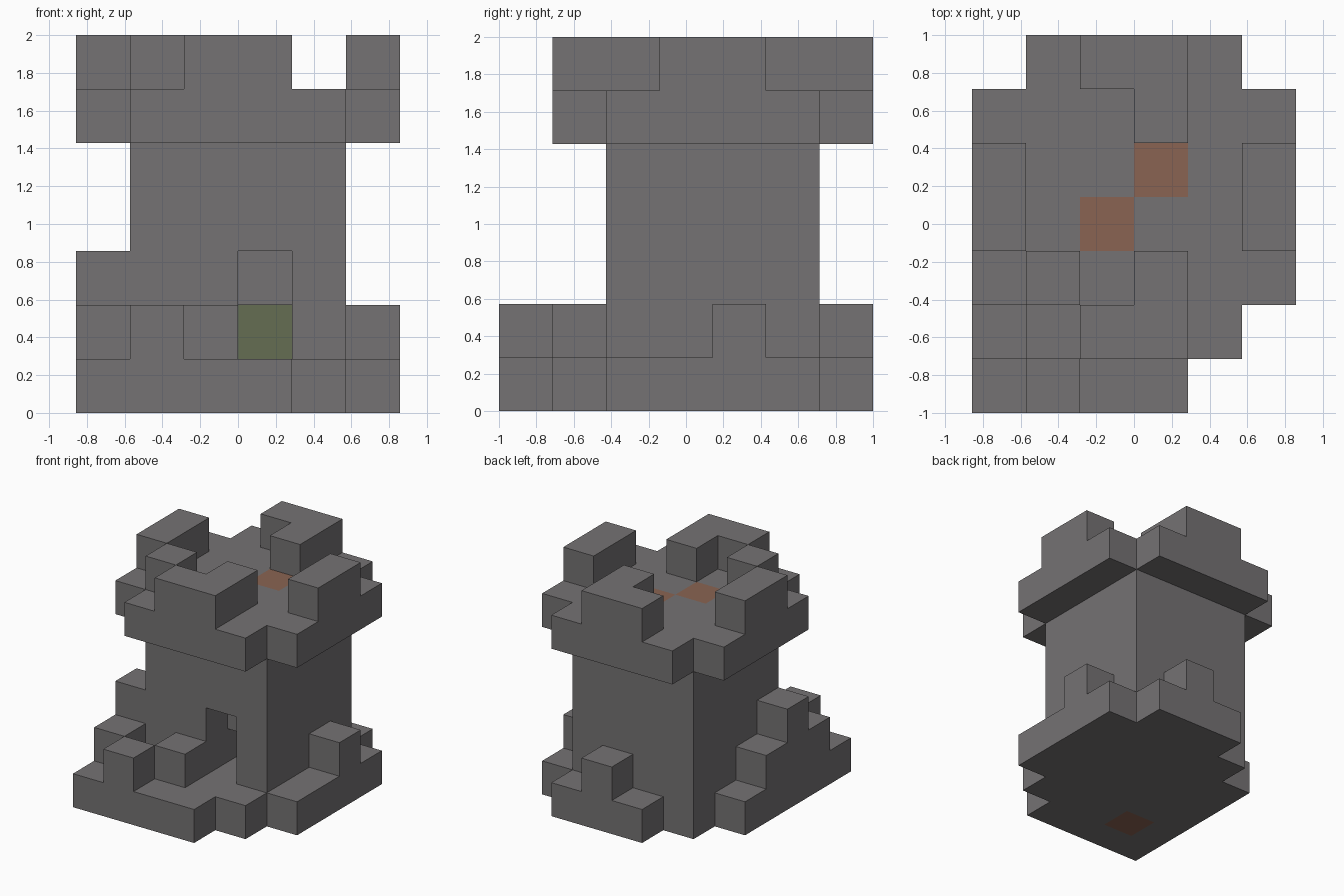
import bpy
import bmesh
from mathutils import Vector

old = bpy.data.objects.get("Cube")
if old:
    bpy.data.objects.remove(old, do_unlink=True)

U = 2 / 7  # edge of one block
CENTRE = Vector((3, 3.5, 0))


def material(name, rgb):
    m = bpy.data.materials.new(name)
    m.use_nodes = True
    m.diffuse_color = (*rgb, 1)
    bsdf = m.node_tree.nodes["Principled BSDF"]
    bsdf.inputs["Base Color"].default_value = (*rgb, 1)
    bsdf.inputs["Roughness"].default_value = 0.9
    return m


MATERIALS = [
    material("stone_grey", (0.178, 0.170, 0.173)),
    material("clay_orange", (0.254, 0.127, 0.084)),
    material("moss_green", (0.130, 0.153, 0.084)),
]


def box(x0, x1, y0, y1, z0, z1):
    """Set of unit blocks filling a range, upper limits excluded."""
    return {(x, y, z) for x in range(x0, x1)
            for y in range(y0, y1) for z in range(z0, z1)}


# stepped foundation slab
foundation = (box(0, 4, 0, 1, 0, 1) | box(0, 5, 1, 2, 0, 1) | box(0, 6, 2, 5, 0, 1)
              | box(1, 6, 5, 6, 0, 1) | box(2, 5, 6, 7, 0, 1))

# square shaft with the doorway and its low passage taken out
doorway = box(3, 4, 2, 3, 1, 3) | box(3, 4, 3, 4, 1, 2)
shaft = box(1, 5, 2, 6, 1, 5) - doorway

# overhanging platform with notched corners
platform = box(1, 5, 1, 7, 5, 6) | box(0, 6, 2, 6, 5, 6)

# battlements
merlons = {
    "front_merlon": box(2, 4, 1, 2, 6, 7) | box(3, 4, 2, 3, 6, 7),
    "back_merlon": box(2, 4, 6, 7, 6, 7) | box(3, 4, 5, 6, 6, 7),
    "left_merlon": box(5, 6, 3, 5, 6, 7),
    "right_merlon": box(0, 1, 3, 5, 6, 7),
    "inner_merlon": box(1, 2, 2, 3, 6, 7),
}

# loose blocks piled around the foot
rubble = {
    "right_rubble": box(0, 1, 1, 4, 1, 2) | {(0, 2, 2)},
    "front_rubble": {(1, 0, 1)},
    "door_rubble": {(2, 1, 1)},
    "left_rubble": {(5, 4, 1)},
    "back_rubble": {(3, 6, 1)},
}

parts = {"foundation": foundation, "tower_shaft": shaft,
         "platform": platform, **merlons, **rubble}
solid = set().union(*parts.values())

# coloured blocks: index into MATERIALS
accents = {(1, 1, 0): 1, (2, 3, 5): 1, (3, 4, 5): 1, (3, 4, 1): 2}


def build(name, cells):
    """Mesh the exposed sides of the blocks and merge coplanar faces."""
    bm = bmesh.new()
    for cell in sorted(cells):
        for axis in range(3):
            for side in (0, 1):
                step = [0, 0, 0]
                step[axis] = 2 * side - 1
                if tuple(c + s for c, s in zip(cell, step)) in solid:
                    continue
                a, b = (axis + 1) % 3, (axis + 2) % 3
                corners = []
                for u, v in ((0, 0), (1, 0), (1, 1), (0, 1)):
                    p = Vector(cell)
                    p[axis] += side
                    p[a] += u
                    p[b] += v
                    corners.append(bm.verts.new((p - CENTRE) * U))
                face = bm.faces.new(corners if side else corners[::-1])
                face.material_index = accents.get(cell, 0)
    bmesh.ops.remove_doubles(bm, verts=bm.verts, dist=0.001)
    bmesh.ops.dissolve_limit(bm, angle_limit=0.01, verts=bm.verts,
                             edges=bm.edges, delimit={'MATERIAL'})
    mesh = bpy.data.meshes.new(name)
    bm.to_mesh(mesh)
    bm.free()
    for m in MATERIALS:
        mesh.materials.append(m)
    bpy.context.scene.collection.objects.link(bpy.data.objects.new(name, mesh))


for part_name, part_cells in parts.items():
    build(part_name, part_cells)
